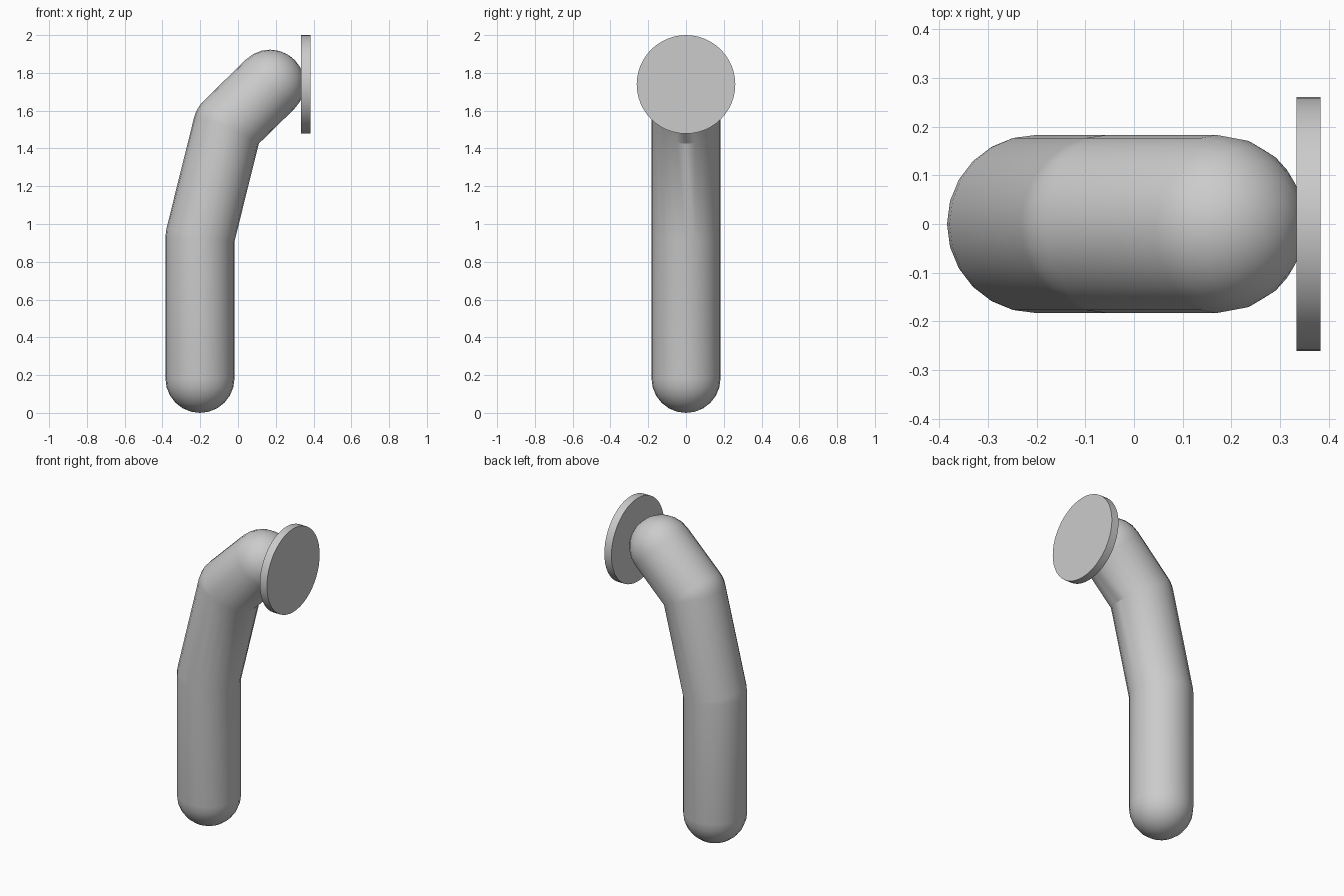
import bpy, bmesh, math
from mathutils import Vector, Matrix

cube = bpy.data.objects.get("Cube")
if cube:
    bpy.data.objects.remove(cube, do_unlink=True)

grey = bpy.data.materials.new("light grey")
grey.use_nodes = True
grey.diffuse_color = (0.6, 0.6, 0.6, 1)
grey.node_tree.nodes["Principled BSDF"].inputs["Base Color"].default_value = grey.diffuse_color

R, SIDES = 0.183, 24
PATH = [Vector(p) for p in [(-0.2015, 0, R), (-0.2015, 0, 0.93), (-0.055, 0, 1.52), (0.17, 0, 1.74)]]


def finish(name, bm):
    bmesh.ops.recalc_face_normals(bm, faces=bm.faces)
    mesh = bpy.data.meshes.new(name)
    bm.to_mesh(mesh)
    bm.free()
    mesh.materials.append(grey)
    obj = bpy.data.objects.new(name, mesh)
    bpy.context.collection.objects.link(obj)
    bpy.ops.object.select_all(action='DESELECT')
    obj.select_set(True)
    bpy.context.view_layer.objects.active = obj
    bpy.ops.object.shade_smooth_by_angle(angle=math.radians(30))
    return obj


def outward(lean):
    """Side direction on the outside of the bend for a tube leaning this far from vertical."""
    return Vector((-math.cos(lean), 0, math.sin(lean)))


def along(lean):
    return Vector((math.sin(lean), 0, math.cos(lean)))


def ring(centre, lean, radius=R, mitre=None):
    """One loop of points; with a mitre, the inner half sits on the shared joint plane."""
    points = []
    for i in range(SIDES):
        a = 2 * math.pi * i / SIDES
        side = outward(lean) * math.cos(a)
        if mitre and math.cos(a) < 0:
            middle, half = mitre
            side = outward(middle) * math.cos(a) / math.cos(half)
        points.append(centre + (side + Vector((0, math.sin(a), 0))) * radius)
    return points


# Bent tube: round ends, joints rounded outside and mitred inside
leans = [math.atan2((b - a).x, (b - a).z) for a, b in zip(PATH, PATH[1:])]
CAP = 6
rings = []
for k in range(CAP):
    t = math.pi / 2 * (1 - k / CAP)
    rings.append(ring(PATH[0] - along(leans[0]) * R * math.sin(t), leans[0], R * math.cos(t)))
rings.append(ring(PATH[0], leans[0]))
for joint, a, b in zip(PATH[1:-1], leans, leans[1:]):
    steps = max(1, round((b - a) / math.radians(11)))
    for k in range(steps + 1):
        rings.append(ring(joint, a + (b - a) * k / steps, mitre=((a + b) / 2, (b - a) / 2)))
for k in range(CAP + 1):
    t = math.pi / 2 * k / CAP
    rings.append(ring(PATH[-1] + along(leans[-1]) * R * math.sin(t), leans[-1], R * math.cos(t)))

bm = bmesh.new()
loops = [[bm.verts.new(p) for p in points] for points in rings]
for low, high in zip(loops, loops[1:]):
    for i in range(SIDES):
        j = (i + 1) % SIDES
        bm.faces.new((low[i], low[j], high[j], high[i]))
bmesh.ops.remove_doubles(bm, verts=bm.verts, dist=0.0002)
finish("bent_tube", bm)

# Round plate on the end of the tube
bm = bmesh.new()
bmesh.ops.create_cone(bm, cap_ends=True, segments=48, radius1=0.261, radius2=0.261, depth=0.049,
                      matrix=Matrix.Translation((0.3585, 0, 1.739)) @ Matrix.Rotation(math.pi / 2, 4, 'Y'))
finish("end_disc", bm)
